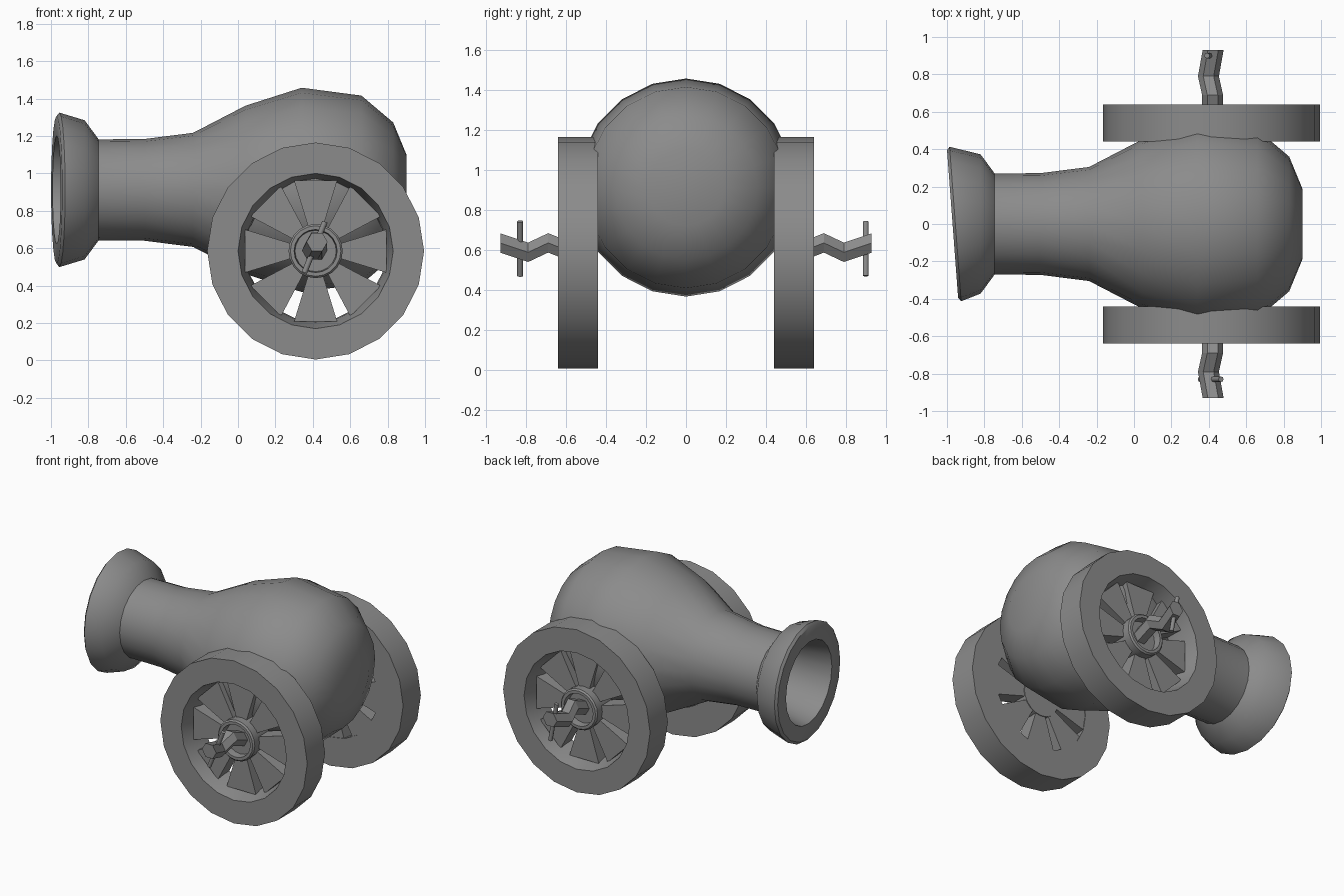
import bpy, bmesh, math
from mathutils import Vector

cube = bpy.data.objects.get("Cube")
if cube:
    bpy.data.objects.remove(cube)

iron = bpy.data.materials.new("grey iron")
iron.use_nodes = True
GREY = (0.26, 0.26, 0.26, 1)
iron.diffuse_color = GREY
iron.node_tree.nodes["Principled BSDF"].inputs["Base Color"].default_value = GREY


def finish(name, bm, angle=None):
    bmesh.ops.recalc_face_normals(bm, faces=bm.faces)
    mesh = bpy.data.meshes.new(name)
    bm.to_mesh(mesh)
    bm.free()
    obj = bpy.data.objects.new(name, mesh)
    bpy.context.collection.objects.link(obj)
    mesh.materials.append(iron)
    if angle:
        bpy.ops.object.select_all(action='DESELECT')
        obj.select_set(True)
        bpy.context.view_layer.objects.active = obj
        bpy.ops.object.shade_smooth_by_angle(angle=math.radians(angle))
    return obj


def skin(bm, rings, closed=False):
    """Bridge successive rings of vertices; cap the ends unless closed."""
    pairs = list(zip(rings, rings[1:]))
    if closed:
        pairs.append((rings[-1], rings[0]))
    else:
        bm.faces.new(rings[0])
        bm.faces.new(rings[-1])
    for a, b in pairs:
        n = len(a)
        for i in range(n):
            j = (i + 1) % n
            bm.faces.new((a[i], a[j], b[j], b[i]))


def lathe(name, profile, place, sides=20, closed=False, angle=35):
    """Revolve (distance, radius) points; place maps them into the model."""
    bm = bmesh.new()
    rings = []
    for d, r in profile:
        turn = [math.tau * i / sides for i in range(sides)]
        rings.append([bm.verts.new(place(d, r * math.cos(t), r * math.sin(t))) for t in turn])
    skin(bm, rings, closed)
    return finish(name, bm, angle)


# Barrel with flared, slightly skewed lip and hollow bore
def barrel_place(d, u, v):
    skew = -0.075 * u if d < -0.93 else 0
    return (d + skew, u, 0.912 + v)


lathe("barrel", [
    (-0.3, 0.25), (-0.75, 0.25), (-0.97, 0.29), (-0.97, 0.395), (-0.955, 0.413),
    (-0.82, 0.372), (-0.745, 0.27), (-0.5, 0.272), (-0.24, 0.305), (0.04, 0.45),
    (0.34, 0.546), (0.66, 0.504), (0.83, 0.36), (0.9, 0.19)], barrel_place, angle=40)

HUB_X, HUB_Z = 0.415, 0.585
SPOKES = 8


def make_side(side, label, pin_y, pin_low_x, pin_high_x):
    def place(d, u, v):
        return (HUB_X + u, side * d, HUB_Z + v)

    # Wheel rim with tapered opening
    lathe(label + "_wheel_rim", [(0.44, 0.58), (0.64, 0.58), (0.64, 0.415),
                                 (0.5, 0.38), (0.44, 0.375)], place, closed=True)

    # Wedge spokes
    bm = bmesh.new()
    half = math.radians(17)
    for k in range(SPOKES):
        mid = math.tau * k / SPOKES
        corners = [(0.11, -half), (0.395, -half), (0.395, half), (0.11, half)]
        rings = [[bm.verts.new(place(d, r * math.cos(mid + a), r * math.sin(mid + a)))
                  for r, a in corners] for d in (0.445, 0.555)]
        skin(bm, rings)
    finish(label + "_wheel_spokes", bm)

    # Hub with recessed face
    lathe(label + "_hub", [(0.44, 0.14), (0.61, 0.145), (0.62, 0.135),
                           (0.62, 0.115), (0.57, 0.11)], place)

    # Bent hexagonal axle end
    bm = bmesh.new()
    rings = []
    for y, x, z in [(0.5, 0.42, 0.56), (0.69, 0.42, 0.635), (0.79, 0.398, 0.588), (0.93, 0.423, 0.634)]:
        rings.append([bm.verts.new((x + 0.056 * math.cos(math.tau * i / 6), side * y,
                                    z + 0.056 * math.sin(math.tau * i / 6))) for i in range(6)])
    skin(bm, rings)
    finish(label + "_axle_end", bm)

    # Locking pin through the axle end
    low = Vector((pin_low_x, side * pin_y, 0.47))
    high = Vector((pin_high_x, side * pin_y, 0.742))
    turn = (high - low).to_track_quat('Z', 'Y')

    def pin_place(d, u, v):
        return low.lerp(high, d) + turn @ Vector((u, v, 0))

    lathe(label + "_axle_pin", [(0, 0.015), (1, 0.015)], pin_place, sides=8, angle=50)


make_side(-1, "right", 0.83, 0.355, 0.465)
make_side(1, "left", 0.9, 0.44, 0.39)
